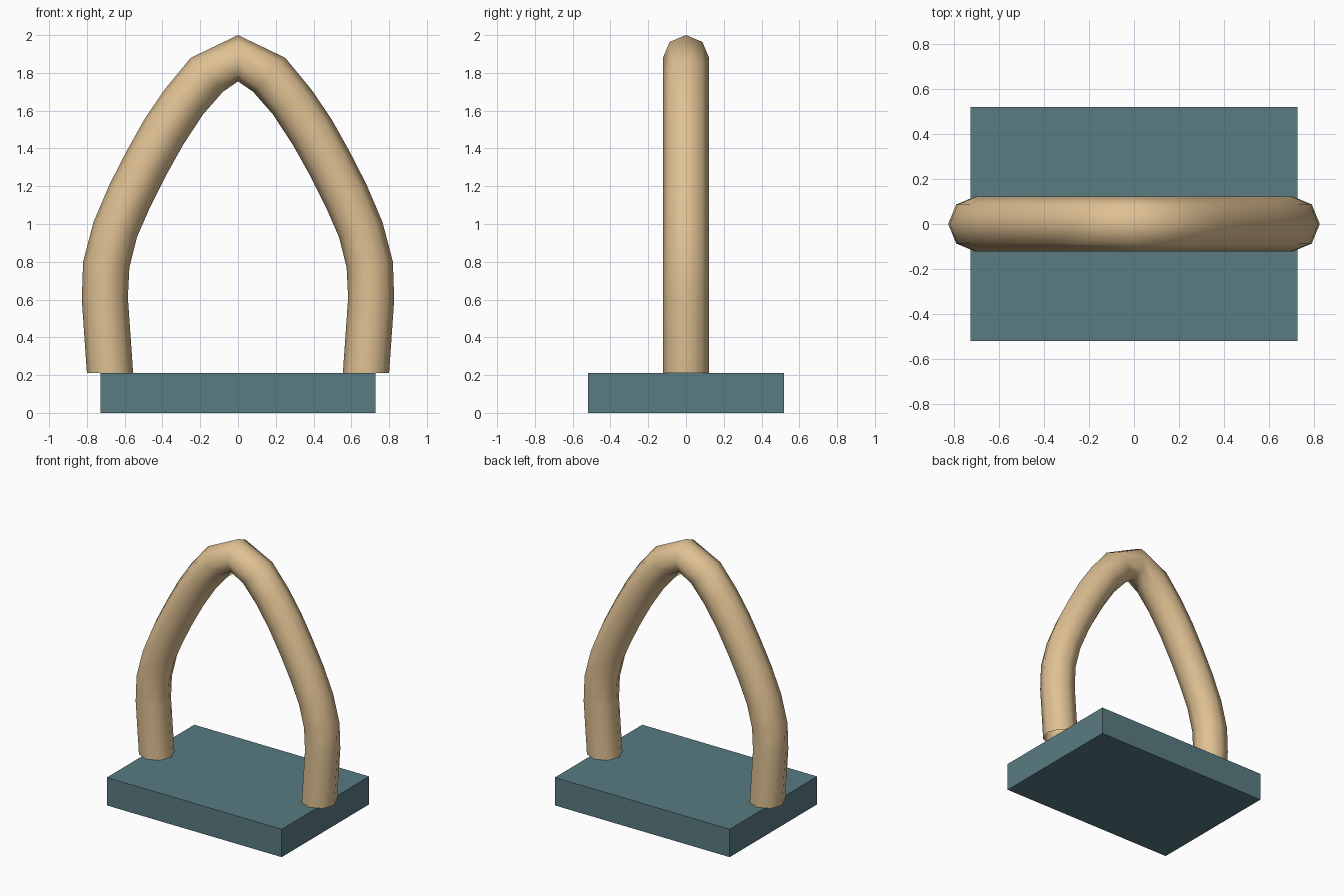
import bpy, bmesh
from math import cos, sin, pi
from mathutils import Vector

if "Cube" in bpy.data.objects:
    bpy.data.objects.remove(bpy.data.objects["Cube"])


def material(name, rgb):
    m = bpy.data.materials.new(name)
    m.use_nodes = True
    m.diffuse_color = (*rgb, 1)
    m.node_tree.nodes["Principled BSDF"].inputs["Base Color"].default_value = (*rgb, 1)
    return m


def make_object(name, bm, mat, smooth=False):
    bmesh.ops.recalc_face_normals(bm, faces=bm.faces)
    for f in bm.faces:
        f.smooth = smooth
    mesh = bpy.data.meshes.new(name)
    bm.to_mesh(mesh)
    bm.free()
    mesh.materials.append(mat)
    ob = bpy.data.objects.new(name, mesh)
    bpy.context.collection.objects.link(ob)
    return ob


teal = material("slate teal", (0.10, 0.20, 0.225))
tan = material("warm tan", (0.74, 0.53, 0.29))

# Flat rectangular base
bm = bmesh.new()
bmesh.ops.create_cube(bm, size=1)
for v in bm.verts:
    v.co = Vector((v.co.x * 1.456, v.co.y * 1.04, (v.co.z + 0.5) * 0.21))
make_object("base", bm, teal)

# Pointed arch: outer and inner edge (x, z) of each ring, foot to peak
RINGS = [
    ((0.80, 0.21), (0.555, 0.21)),
    ((0.827, 0.60), (0.583, 0.61)),
    ((0.82, 0.80), (0.575, 0.77)),
    ((0.765, 1.01), (0.535, 0.93)),
    ((0.68, 1.21), (0.465, 1.09)),
    ((0.59, 1.385), (0.385, 1.25)),
    ((0.495, 1.555), (0.29, 1.42)),
    ((0.39, 1.71), (0.185, 1.58)),
    ((0.25, 1.88), (0.08, 1.70)),
    ((0, 2.0), (0, 1.755)),
]
mirrored = [((-o[0], o[1]), (-i[0], i[1])) for o, i in RINGS[-2::-1]]
SIDES = 8
RADIUS = 0.123

bm = bmesh.new()
loops = []
for outer, inner in RINGS + mirrored:
    a = Vector((outer[0], 0, outer[1]))
    b = Vector((inner[0], 0, inner[1]))
    centre, arm = (a + b) / 2, (a - b) / 2
    loops.append([
        bm.verts.new(centre + arm * cos(t) + Vector((0, RADIUS * sin(t), 0)))
        for t in (2 * pi * k / SIDES for k in range(SIDES))
    ])
for p, q in zip(loops, loops[1:]):
    for k in range(SIDES):
        n = (k + 1) % SIDES
        bm.faces.new((p[k], p[n], q[n], q[k]))
make_object("arch_tube", bm, tan, smooth=True)
